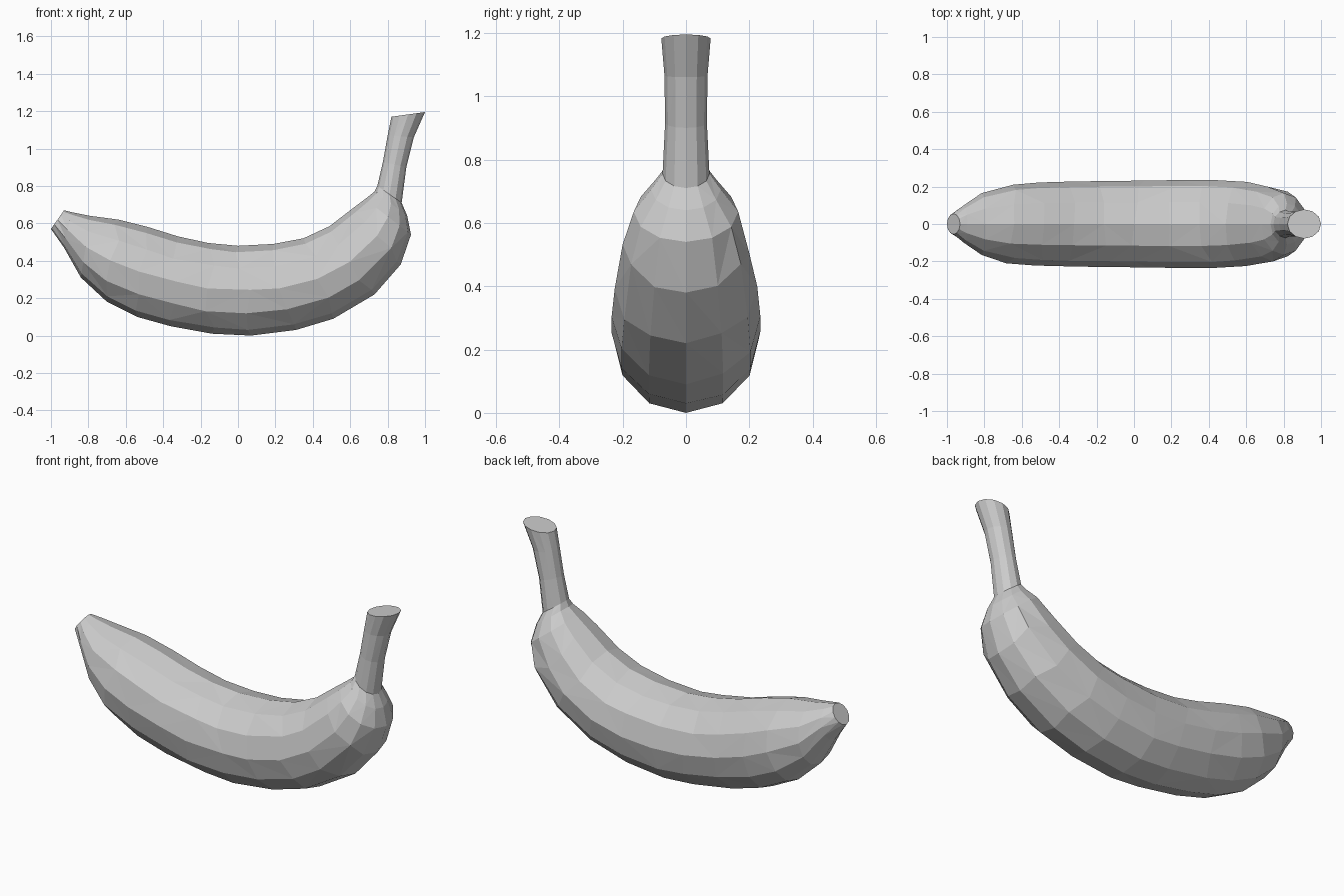
import bpy
import bmesh
import math
import random
from mathutils import Vector

random.seed(4)

default_cube = bpy.data.objects.get("Cube")
if default_cube:
    bpy.data.objects.remove(default_cube, do_unlink=True)

SIDES = 12

# Cross-sections: inner edge (x, z), outer edge (x, z), half width
tip = [
    ((-.93, .67), (-1, .57), .055),
    ((-.89, .66), (-.93, .47), .1),
]
body = [
    ((-.79, .64), (-.84, .31), .165),
    ((-.64, .62), (-.7, .18), .21),
    ((-.48, .58), (-.54, .1), .222),
    ((-.32, .53), (-.36, .05), .227),
    ((-.16, .495), (-.14, .01), .23),
    ((0, .48), (.07, 0), .232),
    ((.19, .49), (.31, .03), .235),
    ((.35, .52), (.51, .09), .235),
    ((.49, .585), (.73, .22), .225),
    ((.6, .67), (.87, .38), .2),
    ((.68, .73), (.925, .54), .165),
    ((.73, .77), (.905, .64), .11),
]
stem = [
    ((.745, .8), (.875, .71), .074),
    ((.775, .93), (.9, .9), .066),
    ((.8, 1.07), (.94, 1.06), .068),
    ((.82, 1.17), (1, 1.195), .078),
]


def make_material(name, color):
    """Plain flat colour for viewport and render."""
    material = bpy.data.materials.new(name)
    material.use_nodes = True
    material.diffuse_color = color
    shader = material.node_tree.nodes["Principled BSDF"]
    shader.inputs["Base Color"].default_value = color
    shader.inputs["Roughness"].default_value = .8
    return material


def ring_points(section, slide):
    """Elliptical ring between the inner and outer edge of a section."""
    inner, outer, half_width = section
    top = Vector((inner[0], 0, inner[1]))
    bottom = Vector((outer[0], 0, outer[1]))
    center, reach = (top + bottom) / 2, (top - bottom) / 2
    along = Vector((reach.z, 0, -reach.x)).normalized()
    points = []
    for i in range(SIDES):
        angle = math.tau * i / SIDES
        # Side vertices slide lengthwise for an irregular faceted skin
        shift = along * random.uniform(-slide, slide) * abs(math.sin(angle))
        side = Vector((0, math.sin(angle) * half_width, 0))
        points.append(center + reach * math.cos(angle) + side + shift)
    return points


def loft(name, sections, material):
    """Skin the rings, cap both ends and split the skin into triangles."""
    bm = bmesh.new()
    rings = []
    for section in sections:
        slide = .035 if section in body[1:-2] else 0
        rings.append([bm.verts.new(p) for p in ring_points(section, slide)])
    for lower, upper in zip(rings, rings[1:]):
        for i in range(SIDES):
            j = (i + 1) % SIDES
            quad = (lower[i], lower[j], upper[j], upper[i])
            start = random.randint(0, 1)
            a, b, c, d = quad[start:] + quad[:start]
            bm.faces.new((a, b, c))
            bm.faces.new((a, c, d))
    bm.faces.new(rings[0])
    bm.faces.new(rings[-1])
    bmesh.ops.recalc_face_normals(bm, faces=bm.faces)

    mesh = bpy.data.meshes.new(name)
    bm.to_mesh(mesh)
    bm.free()
    mesh.materials.append(material)
    obj = bpy.data.objects.new(name, mesh)
    bpy.context.collection.objects.link(obj)
    return obj


# Curved fruit with its blunt tip and stem as one continuous skin
loft("banana", tip + body + stem, make_material("light grey", (.6, .6, .6, 1)))
